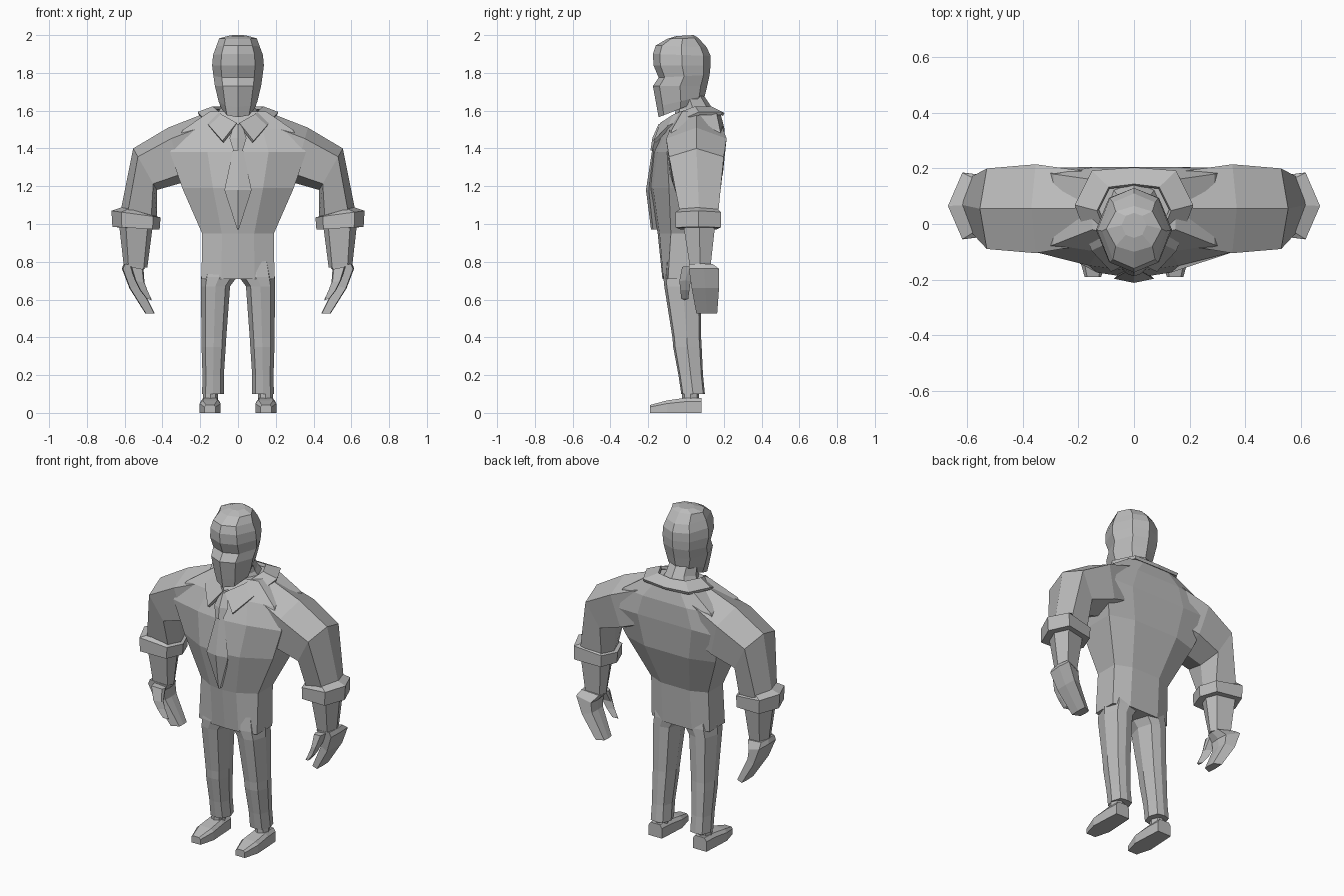
import bpy, bmesh
from mathutils import Vector

grey = bpy.data.materials.new("plain grey")
grey.diffuse_color = (0.5, 0.5, 0.5, 1)


def finish(name, bm, mirror=False, thick=0):
    bmesh.ops.recalc_face_normals(bm, faces=bm.faces)
    me = bpy.data.meshes.new(name)
    bm.to_mesh(me)
    bm.free()
    me.materials.append(grey)
    ob = bpy.data.objects.new(name, me)
    bpy.context.collection.objects.link(ob)
    if mirror:
        ob.modifiers.new("mirror", 'MIRROR').use_clip = True
    if thick:
        m = ob.modifiers.new("thickness", 'SOLIDIFY')
        m.thickness, m.offset = thick, 0
    return ob


def loft(name, rings, mirror=False, closed=True, thick=0):
    """Skin a list of equal-length rings; closed rings get end caps."""
    bm = bmesh.new()
    vs = [[bm.verts.new(p) for p in r] for r in rings]
    n = len(vs[0])
    for a, b in zip(vs, vs[1:]):
        for i in range(n if closed else n - 1):
            j = (i + 1) % n
            bm.faces.new((a[i], a[j], b[j], b[i]))
    if closed:
        bm.faces.new(vs[0])
        bm.faces.new(vs[-1])
    return finish(name, bm, mirror, thick)


def section(zf, zb, w, yf, yb, cx=0, k=0.66, c=0.12):
    """Eight-sided body section, z running from zf (front) to zb (back)."""
    d = yb - yf
    pts = [(0, 0), (k, c), (1, 0.5), (k, 1 - c), (0, 1), (-k, 1 - c), (-1, 0.5), (-k, c)]
    return [(cx + x * w, yf + t * d, zf + t * (zb - zf)) for x, t in pts]


def limb(ox, oz, ix, iz, yf, yb, a=0.2, b=0.85):
    """Six-sided limb section between an outer and an inner point."""
    o, i = Vector((ox, 0, oz)), Vector((ix, 0, iz))
    pts = [(0, (yf + yb) / 2), (a, yf), (b, yf + 0.02), (1, (yf + yb) / 2), (b, yb - 0.02), (a, yb)]
    return [o.lerp(i, t) + Vector((0, y, 0)) for t, y in pts]


def chest(z, w, yf, c, sf, sb, yb):
    """Ten-sided torso section with flat flanks running from sf to sb."""
    half = [(0.45 * w, yf + c), (w, sf), (w, sb), (0.5 * w, yb)]
    pts = [(0, yf)] + half + [(0, yb)] + [(-x, y) for x, y in reversed(half)]
    return [(x, y, z) for x, y in pts]


# Torso
loft("torso", [chest(*r) for r in [
    (0.71, 0.193, -0.125, 0.005, -0.095, 0.05, 0.085), (0.95, 0.19, -0.15, 0.01, -0.08, 0.06, 0.10),
    (1.19, 0.295, -0.195, 0.02, -0.09, 0.14, 0.185), (1.38, 0.36, -0.17, 0.02, -0.10, 0.20, 0.205),
    (1.50, 0.29, -0.115, 0.015, -0.075, 0.18, 0.205), (1.595, 0.15, -0.045, 0.005, -0.02, 0.16, 0.18)]])

# Sleeves, cuffs and forearms
loft("sleeve", [limb(*r) for r in [
    (0.14, 1.60, 0.14, 1.27, -0.07, 0.185), (0.37, 1.51, 0.29, 1.22, -0.105, 0.215),
    (0.555, 1.40, 0.43, 1.18, -0.09, 0.20), (0.625, 1.05, 0.43, 1.04, -0.03, 0.17)]], True)
loft("cuff", [limb(*r) for r in [
    (0.61, 1.09, 0.45, 1.045, -0.03, 0.165), (0.67, 1.07, 0.41, 1.035, -0.055, 0.185),
    (0.665, 0.985, 0.415, 0.97, -0.055, 0.185), (0.61, 0.98, 0.46, 0.975, -0.02, 0.15)]], True)
loft("forearm", [limb(*r) for r in [
    (0.63, 1.0, 0.45, 1.0, -0.015, 0.155), (0.605, 0.78, 0.48, 0.77, 0.02, 0.13)]], True)

# Hands and thumbs
loft("hand", [limb(*r, 0.06, 0.94) for r in [
    (0.605, 0.79, 0.49, 0.77, 0.015, 0.14), (0.615, 0.765, 0.52, 0.73, 0.015, 0.175),
    (0.575, 0.66, 0.515, 0.675, 0.03, 0.175), (0.49, 0.525, 0.44, 0.525, 0.055, 0.165)]], True)
loft("thumb", [limb(*r, 0.1, 0.9) for r in [
    (0.57, 0.775, 0.50, 0.76, -0.02, 0.06), (0.545, 0.70, 0.495, 0.69, -0.035, 0.025),
    (0.52, 0.65, 0.48, 0.65, -0.03, 0.018), (0.485, 0.605, 0.455, 0.595, -0.025, 0.012)]], True)

# Trouser legs
loft("trouser_leg", [section(z, z, (xo - xi) / 2, f, b, (xo + xi) / 2, 0.68, 0.07)
     for z, xi, xo, f, b in [
         (0.82, 0.01, 0.175, -0.11, 0.07), (0.72, 0.005, 0.195, -0.12, 0.083),
         (0.67, 0.042, 0.197, -0.115, 0.08), (0.40, 0.062, 0.193, -0.072, 0.08),
         (0.35, 0.065, 0.193, -0.068, 0.083), (0.20, 0.075, 0.188, -0.04, 0.09),
         (0.10, 0.073, 0.19, -0.025, 0.10)]], True)

# Ankles and shoes
loft("ankle", [section(z, z, 0.04, -0.02, 0.07, 0.145) for z in (0.06, 0.13)], True)
loft("shoe", [[(0.148 - w, y, 0), (0.148 + w, y, 0), (0.148 + w, y, h * 0.75),
               (0.148 + 0.7 * w, y, h), (0.148 - 0.7 * w, y, h), (0.148 - w, y, h * 0.75)]
              for y, w, h in [(0.082, 0.045, 0.08), (0.0, 0.05, 0.08),
                              (-0.10, 0.055, 0.066), (-0.19, 0.03, 0.042)]], True)

# Neck and head
loft("neck", [section(1.54, 1.56, 0.13, -0.07, 0.17), section(1.60, 1.635, 0.09, -0.055, 0.125),
              section(1.66, 1.68, 0.085, -0.06, 0.095)])
loft("head", [section(*r) for r in [
    (1.565, 1.655, 0.088, -0.145, 0.085), (1.62, 1.68, 0.103, -0.155, 0.10),
    (1.73, 1.73, 0.122, -0.175, 0.112), (1.775, 1.79, 0.13, -0.145, 0.125),
    (1.84, 1.84, 0.137, -0.172, 0.13), (1.90, 1.89, 0.132, -0.175, 0.13),
    (1.945, 1.935, 0.115, -0.16, 0.11),
    (1.98, 1.985, 0.10, -0.10, 0.065), (1.995, 2.0, 0.045, -0.05, 0.04)]])

# Folded collar: inner edge, then outer edge, from the back round to the tip
loft("collar", [
    [(0, 0.14, 1.61), (0.09, 0.13, 1.615), (0.13, 0.05, 1.615), (0.085, -0.06, 1.575), (0.005, -0.13, 1.53)],
    [(0, 0.20, 1.58), (0.15, 0.19, 1.585), (0.21, 0.07, 1.585), (0.15, -0.09, 1.515), (0.08, -0.165, 1.435)]],
    True, False, 0.018)


# Tie: ridged strips, one row per height (z, half width, edge y, ridge y)
def tie_part(name, rows):
    loft(name, [[(-w, ye, z), (0, yr, z), (w, ye, z), (0, ye + 0.05, z)] for z, w, ye, yr in rows])


tie_part("tie_knot", [(1.53, 0.02, -0.13, -0.145), (1.455, 0.045, -0.16, -0.178), (1.39, 0.025, -0.18, -0.188)])
tie_part("tie_blade", [(1.40, 0.025, -0.17, -0.178), (1.18, 0.072, -0.197, -0.212), (0.97, 0.004, -0.175, -0.185)])
